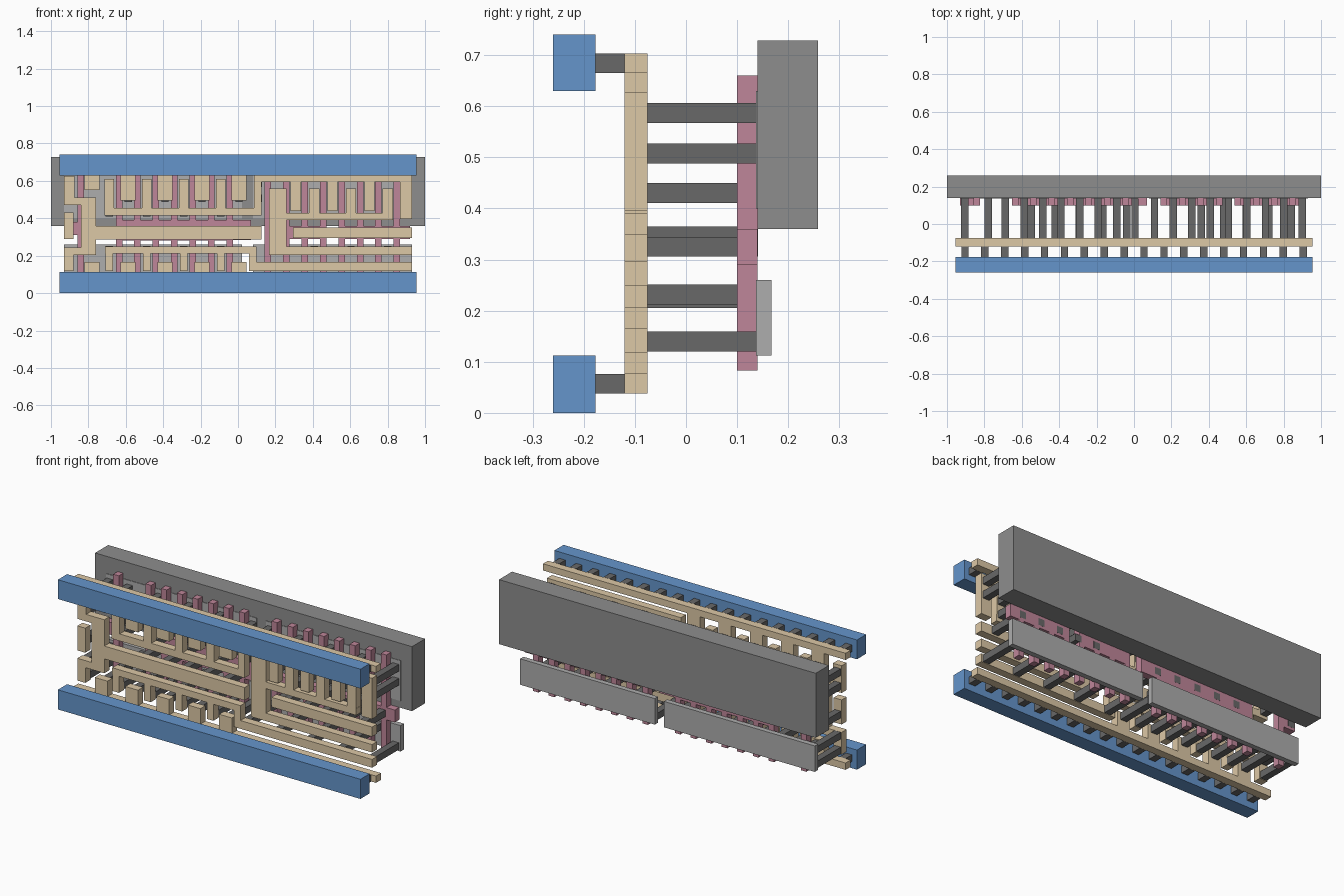
import bpy, bmesh, math

if "Cube" in bpy.data.objects:
    bpy.data.objects.remove(bpy.data.objects["Cube"])

def material(name, rgb):
    m = bpy.data.materials.new(name)
    m.diffuse_color = (*rgb, 1)
    m.use_nodes = True
    m.node_tree.nodes["Principled BSDF"].inputs["Base Color"].default_value = m.diffuse_color
    return m

BLUE = material("blue_metal", (0.13, 0.30, 0.60))
SAND = material("sand_metal", (0.72, 0.58, 0.38))
PINK = material("pink_gate", (0.52, 0.24, 0.32))
DARK = material("dark_plug", (0.14, 0.14, 0.14))
PALE = material("pale_strip", (0.42, 0.42, 0.42))
GREY = material("grey_well", (0.27, 0.27, 0.27))

def layer(name, rects, y0, y1, mat):
    """Merge overlapping (x0, x1, z0, z1) rectangles into one slab from y0 to y1."""
    rects = [tuple(round(v, 4) for v in r) for r in rects]
    xs = sorted({v for r in rects for v in r[:2]})
    zs = sorted({v for r in rects for v in r[2:]})
    cells = set()
    for a, b, c, d in rects:
        for i in range(xs.index(a), xs.index(b)):
            for j in range(zs.index(c), zs.index(d)):
                cells.add((i, j))
    bm = bmesh.new()
    verts = {}

    def v(i, j, k):
        if (i, j, k) not in verts:
            verts[i, j, k] = bm.verts.new((xs[i], (y0, y1)[k], zs[j]))
        return verts[i, j, k]

    for i, j in cells:
        ring = [(i, j), (i + 1, j), (i + 1, j + 1), (i, j + 1)]
        bm.faces.new([v(*p, 0) for p in ring])
        bm.faces.new([v(*p, 1) for p in reversed(ring)])
        for n, (di, dj) in enumerate([(0, -1), (1, 0), (0, 1), (-1, 0)]):
            if (i + di, j + dj) not in cells:
                p, q = ring[n], ring[(n + 1) % 4]
                bm.faces.new([v(*q, 0), v(*p, 0), v(*p, 1), v(*q, 1)])
    bmesh.ops.dissolve_limit(bm, angle_limit=math.radians(1), verts=bm.verts, edges=bm.edges)
    bmesh.ops.recalc_face_normals(bm, faces=bm.faces)
    me = bpy.data.meshes.new(name)
    bm.to_mesh(me)
    bm.free()
    me.materials.append(mat)
    bpy.context.collection.objects.link(bpy.data.objects.new(name, me))

def col(x, w, z0, z1):
    return (x - w / 2, x + w / 2, z0, z1)

def plugs(xs, zs, s=0.039):
    return [(x - s / 2, x + s / 2, z - s / 2, z + s / 2) for x in xs for z in zs]

# column positions shared by the layers
tie = [-0.78, -0.587, -0.39, -0.193, 0.005]           # tied to the rails
out_l = [-0.688, -0.488, -0.29, -0.092]               # left output comb
node = [0.11, 0.308, 0.505, 0.703, 0.9]               # right shared comb
out_r = [0.21, 0.407, 0.604, 0.801]                   # right output comb
gates_l = [-0.636 + 0.0985 * i for i in range(7)]
gates_r = [0.16 + 0.0985 * i for i in range(8)]

# power rails and the plugs behind them
layer("bottom_rail", [(-0.955, 0.955, 0, 0.112)], -0.26, -0.177, BLUE)
layer("top_rail", [(-0.955, 0.955, 0.63, 0.74)], -0.26, -0.177, BLUE)
rail_x = [-0.904 + 0.1064 * i for i in range(18)]
layer("rail_plugs", plugs(rail_x, [0.057, 0.684]), -0.177, -0.12, DARK)

# sand coloured local wiring
wire = [(-0.955, 0.955, 0.038, 0.077), (-0.955, 0.955, 0.665, 0.703)]
for i, x in enumerate(tie):
    wire.append(col(x, 0.08, 0.077, 0.165))
    wire.append(col(x, 0.08, 0.55 if i == 0 else 0.495, 0.665))
# left upper comb, linked to the right shared comb
wire += [(-0.708, 0.125, 0.415, 0.455), (0.085, 0.93, 0.595, 0.628)]
wire += [col(x, 0.05, 0.415, 0.61) for x in out_l]
wire += [col(0.105, 0.04, 0.415, 0.628)]
wire += [col(x, 0.055, 0.44, 0.61) for x in node[1:4]]
wire += [(0.865, 0.93, 0.395, 0.628)]
# right output comb
wire += [(0.165, 0.26, 0.205, 0.56), (0.165, 0.83, 0.39, 0.428), (0.165, 0.93, 0.205, 0.25)]
wire += [col(x, 0.055, 0.39, 0.56) for x in out_r[1:]]
# right input bar and lower links
wire += [(0.295, 0.93, 0.295, 0.35), (0.06, 0.93, 0.118, 0.165), (0.06, 0.1, 0.118, 0.25)]
wire += [(-0.71, 0.1, 0.212, 0.25)]
wire += [col(x, 0.042, 0.118, 0.25) for x in out_l]
# left inverter and the bar it drives
wire += [(-0.93, -0.875, 0.47, 0.625), (-0.93, -0.76, 0.47, 0.51), (-0.84, -0.76, 0.205, 0.51),
         (-0.84, 0.125, 0.287, 0.36), (-0.93, -0.76, 0.205, 0.245), (-0.93, -0.88, 0.118, 0.245),
         (-0.93, -0.88, 0.29, 0.43)]
layer("local_wiring", wire, -0.12, -0.075, SAND)

# plugs to the diffusion strips
deep = plugs(tie, [0.14, 0.587]) + plugs(tie[1:], [0.507])
deep += plugs(out_l, [0.14, 0.232, 0.43, 0.507])
deep += plugs(node, [0.14, 0.507, 0.587])
deep += plugs(out_r, [0.232, 0.43, 0.507])
deep += plugs([-0.905], [0.14, 0.225, 0.507, 0.587])
layer("diffusion_plugs", deep, -0.075, 0.137, DARK)

# plugs to the gates
short = plugs([-0.55 + 0.128 * i for i in range(5)], [0.325])
short += plugs([0.36, 0.48, 0.6, 0.72, 0.84], [0.325]) + plugs([-0.905], [0.345])
layer("gate_plugs", short, -0.075, 0.1405, DARK)

# pink gates with their linking bars
gates = [col(x, 0.035, 0.083, 0.66) for x in [-0.84] + gates_l + gates_r]
gates += [(-0.93, -0.84, 0.31, 0.38), (gates_l[0] - 0.0175, gates_l[-1] + 0.0175, 0.28, 0.39),
          (gates_l[-1], 0.07, 0.285, 0.39),
          (gates_r[0] - 0.0175, gates_r[3] + 0.0175, 0.29, 0.36),
          (gates_r[4] - 0.0175, 0.92, 0.29, 0.36)]
layer("gates", gates, 0.10, 0.14, PINK)

# diffusion strips and the well block
for tag, z0, z1 in (("lower", 0.112, 0.26), ("upper", 0.40, 0.63)):
    layer(tag + "_left_strip", [(-0.93, 0.022, z0, z1)], 0.137, 0.167, PALE)
    layer(tag + "_right_strip", [(0.08, 0.93, z0, z1)], 0.137, 0.167, PALE)
layer("well_block", [(-1, 1, 0.36, 0.728)], 0.14, 0.258, GREY)
